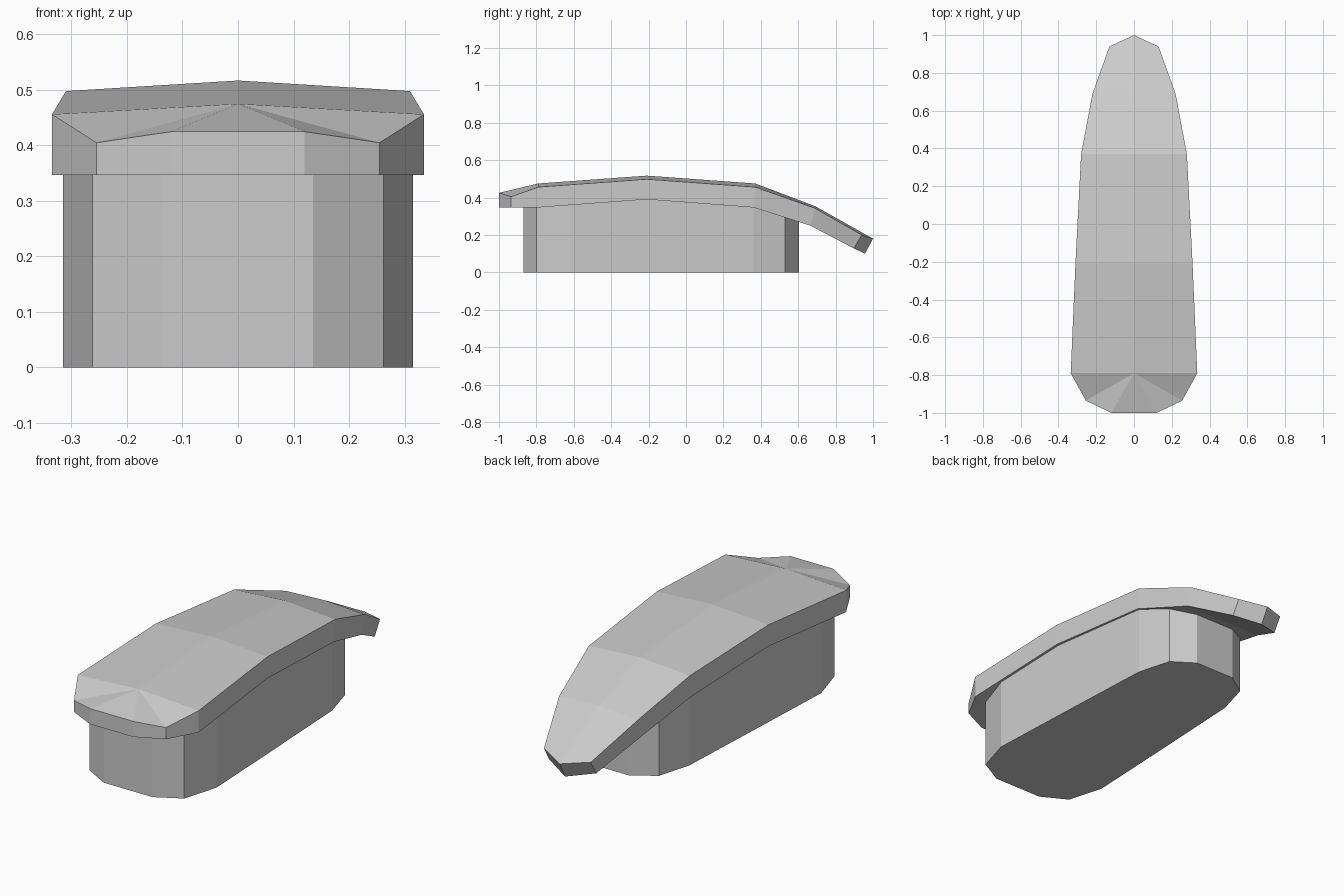
import bpy
import bmesh

cube = bpy.data.objects.get("Cube")
if cube:
    bpy.data.objects.remove(cube, do_unlink=True)

GREY = (0.6, 0.6, 0.6, 1.0)
grey = bpy.data.materials.new("plain grey")
grey.use_nodes = True
grey.diffuse_color = GREY
grey.node_tree.nodes["Principled BSDF"].inputs["Base Color"].default_value = GREY


def finish(bm, name):
    bmesh.ops.recalc_face_normals(bm, faces=bm.faces)
    mesh = bpy.data.meshes.new(name)
    bm.to_mesh(mesh)
    bm.free()
    mesh.materials.append(grey)
    obj = bpy.data.objects.new(name, mesh)
    bpy.context.collection.objects.link(obj)
    return obj


def side_walls(bm, upper, lower):
    for i in range(len(upper)):
        j = (i + 1) % len(upper)
        bm.faces.new((upper[i], upper[j], lower[j], lower[i]))


# Base: tapered oval prism; half outline from front to back as (x, y, top z)
half = [(.135, -.87, .37), (.262, -.80, .375), (.315, -.62, .38), (.297, -.21, .41),
        (.27, .36, .37), (.222, .53, .32), (.111, .605, .295)]
ring = half + [(-x, y, z) for x, y, z in reversed(half)]
bm = bmesh.new()
floor = [bm.verts.new((x, y, 0)) for x, y, z in ring]
rim = [bm.verts.new(p) for p in ring]
side_walls(bm, rim, floor)
bm.faces.new(floor)
for i in range(len(half) - 1):
    bm.faces.new((rim[i], rim[i + 1], rim[-2 - i], rim[-1 - i]))
finish(bm, "base")

# Cover: half edge from front to back as (x, y, top z, bottom y, bottom z)
edge = [(.12, -1, .425, -1, .347), (.255, -.935, .405, -.935, .347),
        (.335, -.79, .456, -.79, .347), (.31, -.21, .498, -.21, .39),
        (.28, .37, .456, .36, .347), (.22, .69, .343, .665, .25),
        (.13, .94, .2, .897, .128)]
ridge = [(-.79, .475), (-.21, .517), (.37, .475), (.69, .354)]
bm = bmesh.new()


def row(side, bottom):
    return [bm.verts.new((side * x, by if bottom else y, bz if bottom else z))
            for x, y, z, by, bz in edge]


left, right = row(1, False), row(-1, False)
left_low, right_low = row(1, True), row(-1, True)
spine = [bm.verts.new((0, y, z)) for y, z in ridge]
tip = bm.verts.new((0, 1, .18))
tip_low = bm.verts.new((0, .957, .1))
side_walls(bm, left + [tip] + right[::-1], left_low + [tip_low] + right_low[::-1])

# Front fan, sloping roof panels and rear panels, on both sides
bm.faces.new((spine[0], right[0], left[0]))
spine.append(tip)
for rail in (left, right):
    for i in range(2):
        bm.faces.new((spine[0], rail[i], rail[i + 1]))
    for i in range(4):
        bm.faces.new((spine[i], rail[i + 2], rail[i + 3], spine[i + 1]))

# Underside
for i in range(len(edge) - 1):
    bm.faces.new((left_low[i], left_low[i + 1], right_low[i + 1], right_low[i]))
bm.faces.new((left_low[-1], tip_low, right_low[-1]))
finish(bm, "cover")
